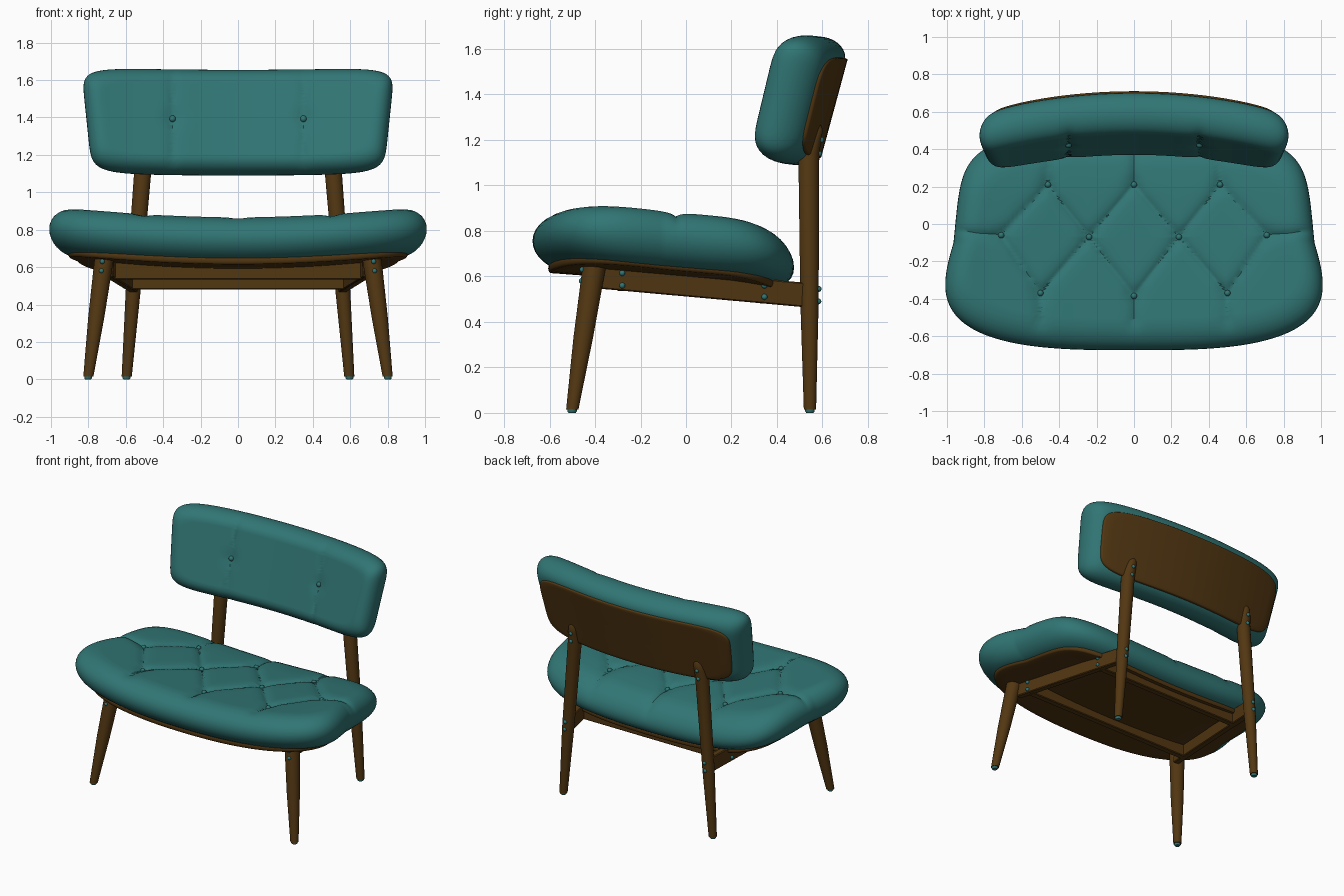
import bpy, bmesh, math
from mathutils import Vector, Matrix
from mathutils.geometry import intersect_point_line

cube = bpy.data.objects.get("Cube")
if cube:
    bpy.data.objects.remove(cube)


def material(name, rgb):
    m = bpy.data.materials.new(name)
    m.use_nodes = True
    m.diffuse_color = (*rgb, 1)
    m.node_tree.nodes["Principled BSDF"].inputs["Base Color"].default_value = (*rgb, 1)
    return m


TEAL = material("teal fabric", (0.03, 0.18, 0.175))
WOOD = material("brown wood", (0.085, 0.038, 0.006))


def finish(bm, name, mat, smooth=True):
    bmesh.ops.recalc_face_normals(bm, faces=bm.faces)
    mesh = bpy.data.meshes.new(name)
    bm.to_mesh(mesh)
    bm.free()
    mesh.materials.append(mat)
    obj = bpy.data.objects.new(name, mesh)
    bpy.context.collection.objects.link(obj)
    if smooth:
        bpy.ops.object.select_all(action="DESELECT")
        obj.select_set(True)
        bpy.context.view_layer.objects.active = obj
        bpy.ops.object.shade_smooth_by_angle(angle=math.radians(40))
    return obj


def skin(rings, name, mat):
    """Close a stack of equal rings into one surface."""
    bm = bmesh.new()
    rows = [[bm.verts.new(p) for p in ring] for ring in rings]
    n = len(rows[0])
    for a, b in zip(rows, rows[1:]):
        for i in range(n):
            j = (i + 1) % n
            bm.faces.new((a[i], a[j], b[j], b[i]))
    bm.faces.new(rows[0])
    bm.faces.new(rows[-1])
    return finish(bm, name, mat)


def outline(a, b, power, count):
    """Rounded outline; power gives the squareness for each angle's side."""
    pts = []
    for i in range(count):
        t = math.tau * i / count
        c, s = math.cos(t), math.sin(t)
        n = power(s)
        r = (abs(c) ** n + abs(s) ** n) ** (-1 / n)
        pts.append((a * r * c, b * r * s))
    return pts


def pad(name, pts, inset, half, place, mat, dent=None, inner=12, edge=16):
    """Rounded slab: lower face, rolled edge, upper face with dents."""
    low, high = -math.pi / 2, math.pi / 2
    steps = [(low, max(i / inner, 0.01)) for i in range(inner)]
    steps += [(low + math.pi * i / edge, 1) for i in range(edge + 1)]
    steps += [(high, max(i / inner, 0.01)) for i in reversed(range(inner))]
    rings = []
    for ang, s in steps:
        k, lift = 1 - math.cos(ang), math.sin(ang)
        ring = []
        for px, py in pts:
            x, y = px * s * (1 - inset[0] * k), py * s * (1 - inset[1] * k)
            w = half * lift
            if dent and lift > 0:
                w -= dent(x, y) * lift
            ring.append(place(x, y, w))
        rings.append(ring)
    return skin(rings, name, mat)


def dents(seams, buttons, depth, width):
    """Symmetric seam grooves and button dimples."""
    lines = [(Vector((*a, 0)), Vector((*b, 0))) for a, b in seams]

    def dent(x, y):
        p = Vector((abs(x), y, 0))
        d = 9
        for a, b in lines:
            q, f = intersect_point_line(p, a, b)
            q = a.lerp(b, min(max(f, 0), 1))
            d = min(d, (p - q).length)
        e = min((p.xy - Vector(b)).length for b in buttons)
        return depth * (math.exp(-d / width) + 0.6 * math.exp(-(e / 0.05) ** 2))
    return dent


def studs(name, points, radius, mat=TEAL):
    bm = bmesh.new()
    for p in points:
        bmesh.ops.create_uvsphere(bm, u_segments=12, v_segments=8, radius=radius,
                                  matrix=Matrix.Translation(p))
    return finish(bm, name, mat)


def mirrored(points):
    return [(s * x, y, z) for x, y, z in points for s in ((1, -1) if x else (1,))]


def post(name, stations, mat, count=28):
    """Round turned post from (x, y, z, radius) stations."""
    rings = [[(x + r * math.cos(math.tau * i / count), y + r * math.sin(math.tau * i / count), z)
              for i in range(count)] for x, y, z, r in stations]
    return skin(rings, name, mat)


def beam(name, p, q, height, thick):
    p, q = Vector(p), Vector(q)
    along = q - p
    side = along.cross(Vector((0, 0, 1))).normalized()
    up = side.cross(along).normalized()
    axes = Matrix((along, side * thick, up * height)).transposed().to_4x4()
    bm = bmesh.new()
    bmesh.ops.create_cube(bm, size=1, matrix=Matrix.Translation((p + q) / 2) @ axes)
    bmesh.ops.bevel(bm, geom=bm.edges[:], offset=0.005, segments=1, affect="EDGES")
    return finish(bm, name, WOOD, False)


# Seat: dished sideways, sloping down to the back
SEAT_Y = -0.1


def on_seat(x, y, w):
    y += SEAT_Y
    drop = 0.3 * max(0, y - 0.15) ** 2
    return (x, y, 0.75 - 0.075 * (y + 0.6) - drop + 0.072 * x * x + w)


def seat_shape(count, sx=1, sy=1):
    pts = outline(0.965, 0.575, lambda s: 3 if s < 0 else 5, count)
    return [(sx * x * (1 - (0.3 if y < 0 else 0.1) * y), sy * y) for x, y in pts]


back_mid, back_side = (0, 0.31), (0.46, 0.31)
mid_in, mid_out = (0.24, 0.03), (0.71, 0.04)
front_mid, front_side = (0, -0.285), (0.5, -0.27)
seat_buttons = [back_mid, back_side, mid_in, mid_out, front_mid, front_side]
seat_seams = [(back_mid, mid_in), (mid_in, back_side), (back_side, mid_out),
              (mid_in, front_mid), (mid_in, front_side), (front_side, mid_out),
              (back_mid, (0, 0.57)), (back_side, (0.45, 0.57)), (mid_out, (1, 0.07)),
              (front_mid, (0, -0.43)), (front_side, (0.5, -0.43))]
seat_dent = dents(seat_seams, seat_buttons, 0.02, 0.025)
pad("seat_cushion", seat_shape(256), (0.13, 0.28), 0.123, on_seat, TEAL, seat_dent, inner=48)
studs("seat_buttons", mirrored([on_seat(x, y, 0.127 - seat_dent(x, y))
                                for x, y in seat_buttons]), 0.017)
pad("seat_board", seat_shape(96, 0.9, 0.88), (0.015, 0.02), 0.02,
    lambda x, y, w: on_seat(x, y, w - 0.115), WOOD, edge=6)


# Backrest: leaning back, ends curved forward
def on_back(x, v, w):
    return (x, 0.535 + 0.27 * v - 0.16 * x * x - w, 1.372 + v + 0.2 * w + 0.02 * x * x)


def back_shape(a, b, n, count):
    return [(x * (1 + 0.13 * v), v) for x, v in outline(a, b, lambda s: n, count)]


back_button = (0.35, 0.0)
back_dent = dents([((0.35, -0.3), (0.35, 0.3))], [back_button], 0.014, 0.025)
pad("back_cushion", back_shape(0.81, 0.28, 8, 256), (0.12, 0.3), 0.11, on_back, TEAL,
    back_dent, inner=40)
studs("back_buttons", mirrored([on_back(*back_button, 0.113 - back_dent(*back_button))]), 0.018)
pad("back_panel", back_shape(0.745, 0.22, 6, 128), (0.01, 0.03), 0.014,
    lambda x, v, w: on_back(x, v - 0.01, w - 0.106), WOOD, edge=6)

# Legs, side rails and glides
for s, side in ((1, "left"), (-1, "right")):
    post(f"front_leg_{side}", [(s * 0.80, -0.50, 0.015, 0.027), (s * 0.758, -0.452, 0.33, 0.043),
                               (s * 0.713, -0.40, 0.665, 0.052)], WOOD)
    post(f"back_leg_{side}", [(s * 0.595, 0.545, 0.015, 0.027), (s * 0.56, 0.543, 0.48, 0.04),
                              (s * 0.507, 0.54, 1.14, 0.046), (s * 0.502, 0.553, 1.2, 0.042),
                              (s * 0.497, 0.568, 1.245, 0.034), (s * 0.495, 0.575, 1.265, 0.018)], WOOD)
    for part, x, y in (("front", 0.801, -0.501), ("back", 0.596, 0.545)):
        post(f"{part}_glide_{side}", [(s * x, y, 0, 0.016), (s * x, y, 0.006, 0.021),
                                      (s * x, y, 0.018, 0.021)], TEAL)
    beam(f"side_rail_{side}", (s * 0.69, -0.38, 0.6), (s * 0.555, 0.54, 0.517), 0.107, 0.045)

# Cross rails
beam("front_cross_rail", (-0.67, -0.28, 0.585), (0.67, -0.28, 0.585), 0.1, 0.045)
beam("back_cross_rail", (-0.58, 0.345, 0.53), (0.58, 0.345, 0.53), 0.1, 0.045)

# Screw heads
studs("screws", mirrored([
    (0.725, -0.455, 0.63), (0.73, -0.458, 0.58),
    (0.7, -0.28, 0.615), (0.7, -0.28, 0.56), (0.608, 0.345, 0.56), (0.608, 0.345, 0.51),
    (0.555, 0.583, 0.545), (0.56, 0.582, 0.49),
    (0.503, 0.594, 1.2), (0.507, 0.585, 1.14)]), 0.013)
